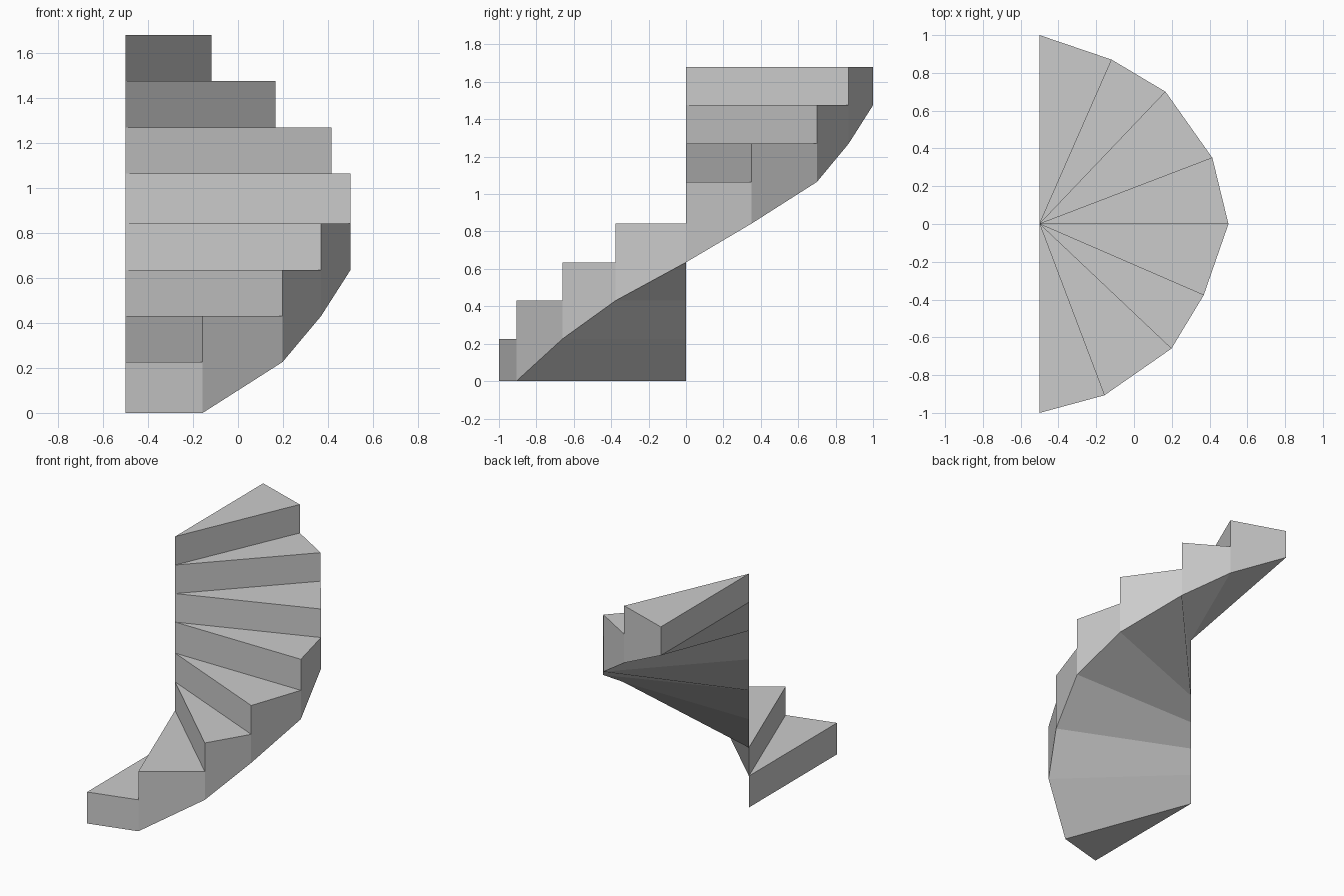
import bpy
import bmesh

cube = bpy.data.objects.get("Cube")
if cube:
    bpy.data.objects.remove(cube, do_unlink=True)

# Plain grey finish
grey = bpy.data.materials.new("plain_grey")
grey.use_nodes = True
colour = (0.6, 0.6, 0.6, 1)
grey.diffuse_color = colour
grey.node_tree.nodes["Principled BSDF"].inputs["Base Color"].default_value = colour

# Plan: every step is a wedge from the pivot to two neighbouring rim points
pivot = (-0.5, 0)
rim = [(-0.5, -1), (-0.157, -0.907), (0.198, -0.66), (0.369, -0.377), (0.5, 0),
       (0.415, 0.35), (0.167, 0.7), (-0.118, 0.87), (-0.5, 1)]
tread_heights = [0.226, 0.43, 0.635, 0.842, 1.065, 1.27, 1.475, 1.68]
soffit_heights = [0, 0] + tread_heights[:-1]
sagging_steps = (3, 5, 7)  # undersides folded from the low pivot to the high rim

bm = bmesh.new()
cache = {}


def vert(plan, z):
    key = (plan, z)
    if key not in cache:
        cache[key] = bm.verts.new((*plan, z))
    return cache[key]


def face(*corners):
    verts = list(dict.fromkeys(vert(p, z) for p, z in corners))
    bm.faces.new(verts)


floor = 0
for i, top in enumerate(tread_heights):
    a, b = rim[i], rim[i + 1]
    low_a, low_b = soffit_heights[i], soffit_heights[i + 1]
    # Tread, riser and outer wall
    face((pivot, top), (a, top), (b, top))
    face((pivot, floor), (a, floor), (a, top), (pivot, top))
    face((a, low_a), (b, low_b), (b, top), (a, top))
    # Twisted underside, folded along the diagonal from its first corner
    soffit = [(a, low_a), (pivot, low_a), (pivot, low_b), (b, low_b)]
    if i in sagging_steps:
        soffit = soffit[-1:] + soffit[:-1]
    face(*soffit)
    floor = top

# Back wall of the highest step
face((rim[-1], soffit_heights[-1]), (pivot, soffit_heights[-1]),
     (pivot, floor), (rim[-1], floor))

mesh = bpy.data.meshes.new("winding_staircase")
bm.to_mesh(mesh)
bm.free()
mesh.materials.append(grey)
stairs = bpy.data.objects.new("winding_staircase", mesh)
bpy.context.collection.objects.link(stairs)
